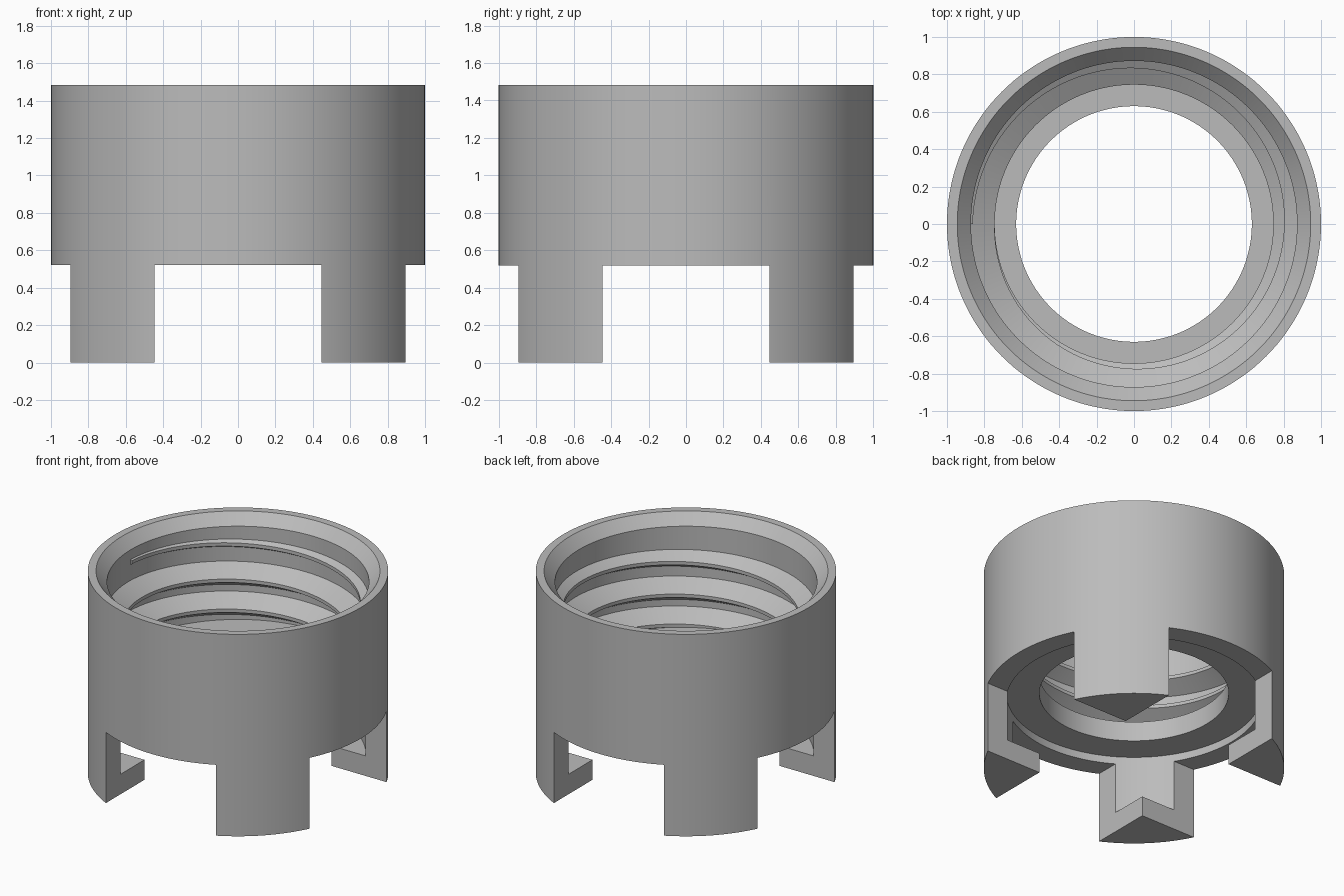
import bpy, bmesh, math

if "Cube" in bpy.data.objects:
    bpy.data.objects.remove(bpy.data.objects["Cube"])

SEG = 144
grey = bpy.data.materials.new("grey_plastic")
grey.diffuse_color = (0.5, 0.5, 0.5, 1)
grey.use_nodes = True
grey.node_tree.nodes["Principled BSDF"].inputs["Base Color"].default_value = grey.diffuse_color


def make_object(name, bm):
    bmesh.ops.recalc_face_normals(bm, faces=bm.faces)
    mesh = bpy.data.meshes.new(name)
    bm.to_mesh(mesh)
    bm.free()
    obj = bpy.data.objects.new(name, mesh)
    bpy.context.collection.objects.link(obj)
    mesh.materials.append(grey)
    return obj


def activate(obj):
    bpy.ops.object.select_all(action='DESELECT')
    obj.select_set(True)
    bpy.context.view_layer.objects.active = obj


def bridge(bm, a, b):
    n = len(a)
    for i in range(n):
        j = (i + 1) % n
        bm.faces.new((a[i], a[j], b[j], b[i]))


# Body: revolved wall with chamfered mouth, inner shelf, bore and hooked skirt
profile = [(1, 0), (1, 0.52), (1, 1.483), (0.945, 1.483), (0.872, 1.405),
           (0.872, 0.72), (0.63, 0.72), (0.63, 0.575), (0.85, 0.575),
           (0.85, 0.147), (0.58, 0.147), (0.58, 0)]
bm = bmesh.new()
rings = []
for s in range(SEG):
    a = 2 * math.pi * s / SEG
    rings.append([bm.verts.new((r * math.cos(a), r * math.sin(a), z))
                  for r, z in profile])
for s in range(SEG):
    bridge(bm, rings[s], rings[(s + 1) % SEG])
body = make_object("threaded_collar", bm)

# Cross-shaped slots that leave four hooked legs under the body
for name, sx, sy in (("slot_cutter_x", 2.4, 0.894), ("slot_cutter_y", 0.894, 2.4)):
    bm = bmesh.new()
    bmesh.ops.create_cube(bm, size=1)
    for v in bm.verts:
        v.co = (v.co.x * sx, v.co.y * sy, 0.52 if v.co.z > 0 else -0.2)
    cutter = make_object(name, bm)
    cutter.hide_render = True
    mod = body.modifiers.new(name, 'BOOLEAN')
    mod.operation = 'DIFFERENCE'
    mod.solver = 'EXACT'
    mod.object = cutter
    activate(body)
    bpy.ops.object.modifier_apply(modifier=name)
    bpy.data.objects.remove(cutter)

# Internal thread: descends clockwise, growing to full depth over one turn
PITCH, ROOT, CREST, Z_START, Z_END = 0.22, 0.885, 0.745, 1.315, 0.645
turns = (Z_START - Z_END) / PITCH
steps = int(turns * SEG)
bm = bmesh.new()
previous = None
for i in range(steps + 1):
    t = i / SEG
    a = math.pi - 2 * math.pi * t
    z = Z_START - PITCH * t
    crest = max(CREST, 0.862 - (0.862 - CREST) * t)
    flat = 0.0125
    wide = flat + (ROOT - crest) * math.tan(math.radians(30))
    section = [(ROOT, z + wide), (crest, z + flat),
               (crest, z - flat), (ROOT, z - wide)]
    ring = [bm.verts.new((r * math.cos(a), r * math.sin(a), max(h, 0.59)))
            for r, h in section]
    if previous:
        bridge(bm, previous, ring)
    else:
        bm.faces.new(ring)
    previous = ring
bm.faces.new(previous)
thread = make_object("inner_thread", bm)

# Smooth round surfaces, crisp edges
for obj in (body, thread):
    activate(obj)
    bpy.ops.object.shade_smooth_by_angle(angle=math.radians(25))
